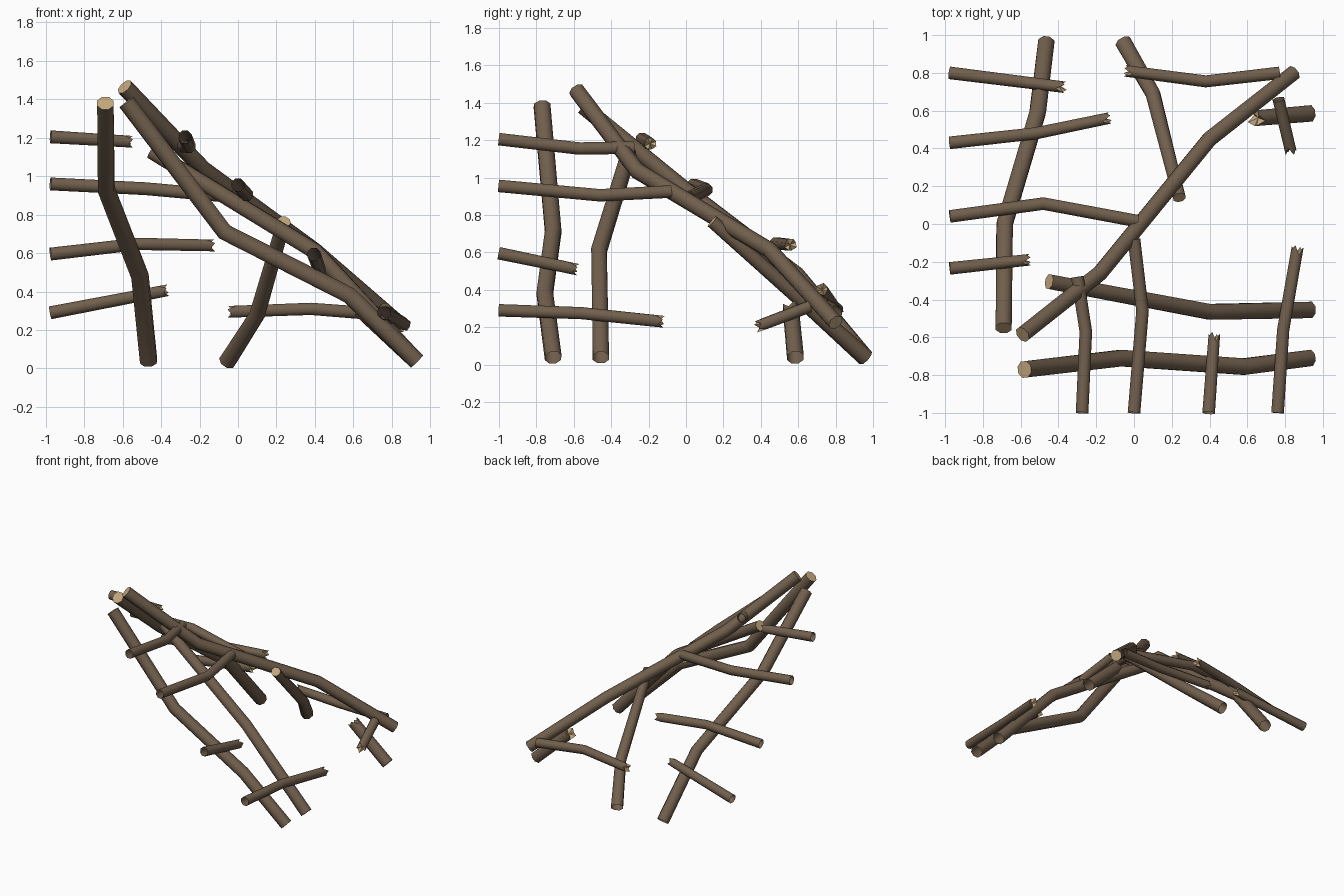
import bpy, bmesh, math
from mathutils import Vector

if "Cube" in bpy.data.objects:
    bpy.data.objects.remove(bpy.data.objects["Cube"])


def material(name, colour):
    m = bpy.data.materials.new(name)
    m.diffuse_color = (*colour, 1)
    m.use_nodes = True
    m.node_tree.nodes["Principled BSDF"].inputs["Base Color"].default_value = m.diffuse_color
    return m


BARK = material("brown bark", (0.165, 0.115, 0.074))
WOOD = material("pale cut wood", (0.55, 0.39, 0.21))
SIDES = 8
# splinter offsets along the axis for a snapped end (forked outline)
SPLINTER = [0.01, -0.035, 0.012, -0.012, 0.008, -0.035, 0.014, -0.01]


def branch(name, pts, r0, r1, start="open", end="open"):
    """Bent round branch; each end is 'open', 'cut' (flat) or 'snapped'."""
    pts = [Vector(p) for p in pts]
    n = len(pts)
    bm = bmesh.new()
    rings, axes = [], []
    for i, p in enumerate(pts):
        a = (p - pts[i - 1]).normalized() if i else (pts[1] - p).normalized()
        b = (pts[i + 1] - p).normalized() if i < n - 1 else a
        t = (a + b).normalized()
        side = t.cross(Vector((0, 0, 1))).normalized()
        up = side.cross(t)
        r = r0 + (r1 - r0) * i / (n - 1)
        ring = []
        for k in range(SIDES):
            ang = math.tau * (k + 0.5) / SIDES
            co = p + r * (math.cos(ang) * side + math.sin(ang) * up)
            if i == 0 and start == "snapped":
                co -= t * SPLINTER[k]
            if i == n - 1 and end == "snapped":
                co += t * SPLINTER[k]
            ring.append(bm.verts.new(co))
        rings.append(ring)
        axes.append(t)
    # bark tube
    for a, b in zip(rings, rings[1:]):
        for k in range(SIDES):
            j = (k + 1) % SIDES
            bm.faces.new((a[k], a[j], b[j], b[k]))
    # pale end faces
    for kind, ring, p, t in ((start, rings[0], pts[0], -axes[0]),
                             (end, rings[-1], pts[-1], axes[-1])):
        if kind == "open":
            continue
        depth = 0.025 if kind == "snapped" else 0.0
        mid = bm.verts.new(p - t * depth)
        for k in range(SIDES):
            f = bm.faces.new((ring[k], ring[(k + 1) % SIDES], mid))
            f.material_index = 1
    bmesh.ops.recalc_face_normals(bm, faces=bm.faces)
    # open tubes: make sure the bark faces outwards
    f = next(f for f in bm.faces if f.material_index == 0)
    centre = (pts[0] + pts[1]) / 2
    if f.normal.dot(f.calc_center_median() - centre) < 0:
        bmesh.ops.reverse_faces(bm, faces=bm.faces)
    me = bpy.data.meshes.new(name)
    bm.to_mesh(me)
    bm.free()
    me.materials.append(BARK)
    me.materials.append(WOOD)
    ob = bpy.data.objects.new(name, me)
    bpy.context.collection.objects.link(ob)
    bpy.context.view_layer.objects.active = ob
    ob.select_set(True)
    bpy.ops.object.shade_smooth_by_angle(angle=math.radians(50))
    ob.select_set(False)


# diagonal hip pole
branch("hip_pole", [(-.59, -.585, 1.465), (-.18, -.26, 1.035),
                    (.40, .45, .61), (.845, .80, .225)], .045, .043, "cut", "cut")

# rafters sloping down to the right
branch("right_rafter_front", [(-.58, -.77, 1.385), (-.07, -.71, .71),
                              (.58, -.755, .38), (.93, -.71, .037)], .047, .047, "cut")
branch("right_rafter_middle", [(-.45, -.305, 1.13), (.40, -.465, .61),
                               (.93, -.455, .037)], .042, .047, "cut")
branch("right_rafter_back", [(.64, .56, .305), (.93, .585, .037)], .045, .047, "snapped")

# rafters sloping down to the back
branch("back_rafter_left", [(-.69, -.55, 1.38), (-.685, 0, .93),
                            (-.51, .59, .48), (-.465, .96, .037)], .046, .047, "cut")
branch("back_rafter_right", [(.24, .14, .765), (.10, .69, .28),
                             (-.055, .96, .037)], .036, .047, "cut")

# battens on the right slope
R = .036
branch("right_batten_1", [(-.275, -1, 1.205), (-.255, -.57, 1.155), (-.30, -.28, 1.16)], R, R)
branch("right_batten_2", [(0, -1, .955), (.045, -.46, .905), (0, -.08, .925)], R, R)
branch("right_batten_3", [(.395, -1, .595), (.425, -.59, .51)], R, .033, "open", "snapped")
branch("right_batten_4", [(.76, -1, .29), (.79, -.56, .275), (.865, -.13, .23)],
       R, .034, "open", "snapped")
branch("right_batten_5", [(.765, .66, .31), (.83, .385, .205)], .034, .033, "open", "snapped")

# battens on the back slope
branch("back_batten_1", [(-.975, -.235, 1.205), (-.56, -.19, 1.18)], R, .033, "open", "snapped")
branch("back_batten_2", [(-.975, .04, .96), (-.48, .108, .935), (.02, .015, .89)], R, R)
branch("back_batten_3", [(-.975, .43, .595), (-.52, .48, .648), (-.135, .56, .64)],
       R, .033, "open", "snapped")
branch("back_batten_4", [(-.975, .80, .29), (-.375, .725, .405)], R, .033, "open", "snapped")
branch("back_batten_5", [(-.04, .81, .295), (.38, .755, .31), (.77, .80, .28)],
       .033, R, "snapped", "open")
